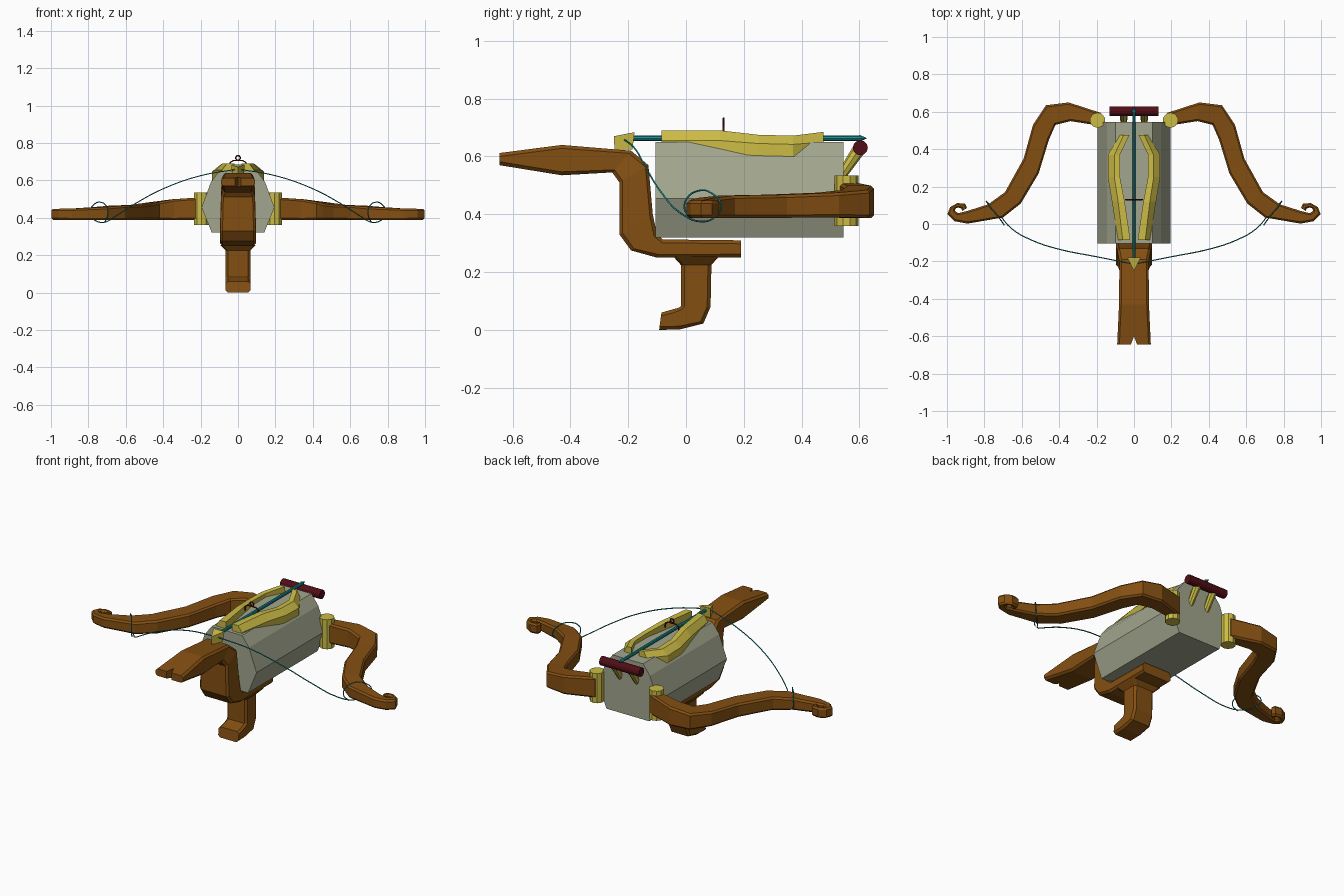
import bpy, bmesh
from math import pi
from mathutils import Vector

if "Cube" in bpy.data.objects:
    bpy.data.objects.remove(bpy.data.objects["Cube"])


def material(name, rgb):
    m = bpy.data.materials.new(name)
    m.diffuse_color = (*rgb, 1)
    m.use_nodes = True
    m.node_tree.nodes["Principled BSDF"].inputs["Base Color"].default_value = m.diffuse_color
    return m


WOOD = material("wood", (0.23, 0.078, 0.006))
BRASS = material("brass", (0.6, 0.5, 0.06))
STEEL = material("steel", (0.36, 0.38, 0.27))
TEAL = material("teal", (0.01, 0.27, 0.28))
RED = material("dark_red", (0.085, 0.004, 0.008))


def loft(name, rings, mat):
    """Skin closed rings of equal length and cap both ends."""
    bm = bmesh.new()
    loops = [[bm.verts.new(p) for p in r] for r in rings]
    n = len(loops[0])
    for a, b in zip(loops, loops[1:]):
        for i in range(n):
            j = (i + 1) % n
            bm.faces.new((a[i], a[j], b[j], b[i]))
    bm.faces.new(loops[0])
    bm.faces.new(loops[-1])
    bmesh.ops.recalc_face_normals(bm, faces=bm.faces)
    me = bpy.data.meshes.new(name)
    bm.to_mesh(me)
    bm.free()
    me.materials.append(mat)
    ob = bpy.data.objects.new(name, me)
    bpy.context.collection.objects.link(ob)
    return ob


def ring(a, b, half, cut=0.012):
    """Chamfered box section between edge points a and b, extended by +-half."""
    a, b, half = Vector(a), Vector(b), Vector(half)
    u, h = (b - a).normalized() * min(cut, (b - a).length * .3), half.normalized() * cut
    return [a + u - half, b - u - half, b - half + h, b + half - h,
            b - u + half, a + u + half, a + half - h, a - half + h]


def rod(name, p, q, r1, r2, sides, mat):
    p, q = Vector(p), Vector(q)
    bpy.ops.mesh.primitive_cone_add(vertices=sides, radius1=r1, radius2=r2,
                                    depth=(q - p).length, location=(p + q) / 2)
    ob = bpy.context.object
    ob.rotation_mode = 'QUATERNION'
    ob.rotation_quaternion = (q - p).to_track_quat('Z', 'Y')
    ob.name = name
    ob.data.materials.append(mat)
    return ob


def wire(name, pts, r, mat, kind='POLY'):
    cu = bpy.data.curves.new(name, 'CURVE')
    cu.dimensions = '3D'
    cu.bevel_depth = r
    cu.bevel_resolution = 1
    cu.use_fill_caps = True
    sp = cu.splines.new(kind)
    if kind == 'BEZIER':
        sp.bezier_points.add(len(pts) - 1)
        for bp, p in zip(sp.bezier_points, pts):
            bp.co = p
            bp.handle_left_type = bp.handle_right_type = 'AUTO'
        sp.resolution_u = 4
    else:
        sp.points.add(len(pts) - 1)
        for sp_pt, p in zip(sp.points, pts):
            sp_pt.co = (*p, 1)
    cu.materials.append(mat)
    ob = bpy.data.objects.new(name, cu)
    bpy.context.collection.objects.link(ob)


# Faceted body
half = [(.14, .32), (.195, .455), (.145, .59), (.10, .65)]
section = half + [(-x, z) for x, z in reversed(half)]
loft("body", [[(x, y, z) for x, z in section] for y in (-.105, .545)], STEEL)

# Shoulder stock: top edge, bottom edge, half width
stock_path = [(-.645, .612, -.645, .57, .09), (-.43, .64, -.43, .535, .08),
              (-.19, .62, -.255, .545, .078), (-.13, .57, -.23, .51, .09),
              (-.115, .40, -.23, .33, .095), (-.10, .33, -.19, .275, .095),
              (-.08, .313, -.10, .25, .095), (.19, .31, .19, .25, .095)]
stock = loft("stock", [ring((0, a, b), (0, c, d), (w, 0, 0))
                       for a, b, c, d, w in stock_path], WOOD)

# V notch in the end of the stock
notch = loft("notch_cutter", [[(-.022, -.66, z), (.022, -.66, z), (0, -.60, z)]
                              for z in (.5, .7)], WOOD)
notch.hide_render = True
mod = stock.modifiers.new("notch", 'BOOLEAN')
mod.operation = 'DIFFERENCE'
mod.solver = 'EXACT'
mod.object = notch
bpy.context.view_layer.objects.active = stock
bpy.ops.object.modifier_apply(modifier="notch")
bpy.data.objects.remove(notch)

# Grip with forward foot
grip_path = [(-.045, .255, .115, .255, .095), (-.018, .225, .088, .225, .066),
             (-.018, .082, .085, .08, .066), (-.025, .077, .06, .022, .066),
             (-.05, .07, -.02, .002, .066), (-.085, .06, -.093, 0, .066)]
loft("grip", [ring((0, a, b), (0, c, d), (w, 0, 0))
              for a, b, c, d, w in grip_path], WOOD)

# Bow limb: outer edge xy, inner edge xy, mid height, half height
limb_path = [(.18, .595, .18, .525, .45, .06), (.35, .65, .34, .55, .443, .056),
             (.47, .635, .42, .53, .436, .048), (.54, .53, .455, .45, .432, .043),
             (.59, .35, .51, .27, .428, .04), (.69, .17, .605, .11, .426, .039),
             (.78, .105, .70, .035, .422, .035), (.89, .07, .89, .002, .418, .031),
             (.94, .058, .96, .015, .418, .03), (.957, .07, .998, .052, .418, .03),
             (.955, .083, .983, .09, .418, .03), (.94, .088, .945, .112, .418, .03),
             (.922, .082, .902, .108, .418, .03), (.918, .07, .893, .085, .418, .03)]
# Rail half: y, outer x, ridge x, inner x, low z, mid z, top z
rail_path = [(-.085, .085, .06, .02, .62, .655, .69), (.12, .118, .085, .05, .61, .655, .69),
             (.25, .14, .105, .075, .603, .645, .675), (.37, .14, .105, .075, .60, .642, .672),
             (.475, .075, .055, .025, .615, .65, .685)]
string_path = [(0, -.215, .66), (.2, -.175, .625), (.4, -.135, .555), (.55, -.085, .475),
               (.66, -.02, .405), (.72, .05, .375), (.775, .105, .395), (.79, .122, .43),
               (.765, .085, .475), (.73, .045, .482), (.70, .003, .455),
               (.695, -.005, .42), (.71, .02, .38)]

for side, s in (("left", -1), ("right", 1)):
    loft("limb_" + side, [ring((s * a, b, z), (s * c, d, z), (0, 0, h), .01)
                          for a, b, c, d, z, h in limb_path], WOOD)
    loft("rail_" + side, [[(s * o, y, lo), (s * o, y, mid), (s * r, y, hi), (s * i, y, hi),
                           (s * i, y, lo)] for y, o, r, i, lo, mid, hi in rail_path], BRASS)
    # Limb hinge
    rod("hinge_" + side, (s * .195, .555, .36), (s * .195, .555, .535), .041, .041, 10, BRASS)
    # Crossbar support
    rod("bar_post_" + side, (s * .055, .525, .515), (s * .055, .602, .63), .016, .023, 8, BRASS)
    wire("bowstring_" + side, [(s * x, y, z) for x, y, z in string_path], .003, TEAL, 'BEZIER')

# Front crossbar
rod("crossbar", (-.13, .603, .63), (.13, .603, .63), .026, .026, 12, RED)

# Bolt with pointed tip and wedge-shaped nock
rod("bolt_shaft", (0, -.20, .663), (0, .605, .663), .009, .009, 8, TEAL)
rod("bolt_tip", (0, .60, .663), (0, .625, .663), .012, .001, 8, TEAL)
loft("bolt_nock", [[(0, -.25, .67), (-.036, -.178, .684), (.036, -.178, .684)],
                   [(0, -.247, .622), (-.03, -.185, .625), (.03, -.185, .625)]], BRASS)

# Sight: bracket with a small ring
wire("sight_bracket", [(-.045, .13, .67), (-.043, .13, .695), (-.025, .13, .706),
                       (.025, .13, .706), (.043, .13, .695), (.045, .13, .67)], .004, RED)
bpy.ops.mesh.primitive_torus_add(major_segments=12, minor_segments=5, major_radius=.012,
                                 minor_radius=.004, location=(0, .13, .72),
                                 rotation=(pi / 2, 0, 0))
bpy.context.object.name = "sight_ring"
bpy.context.object.data.materials.append(RED)
